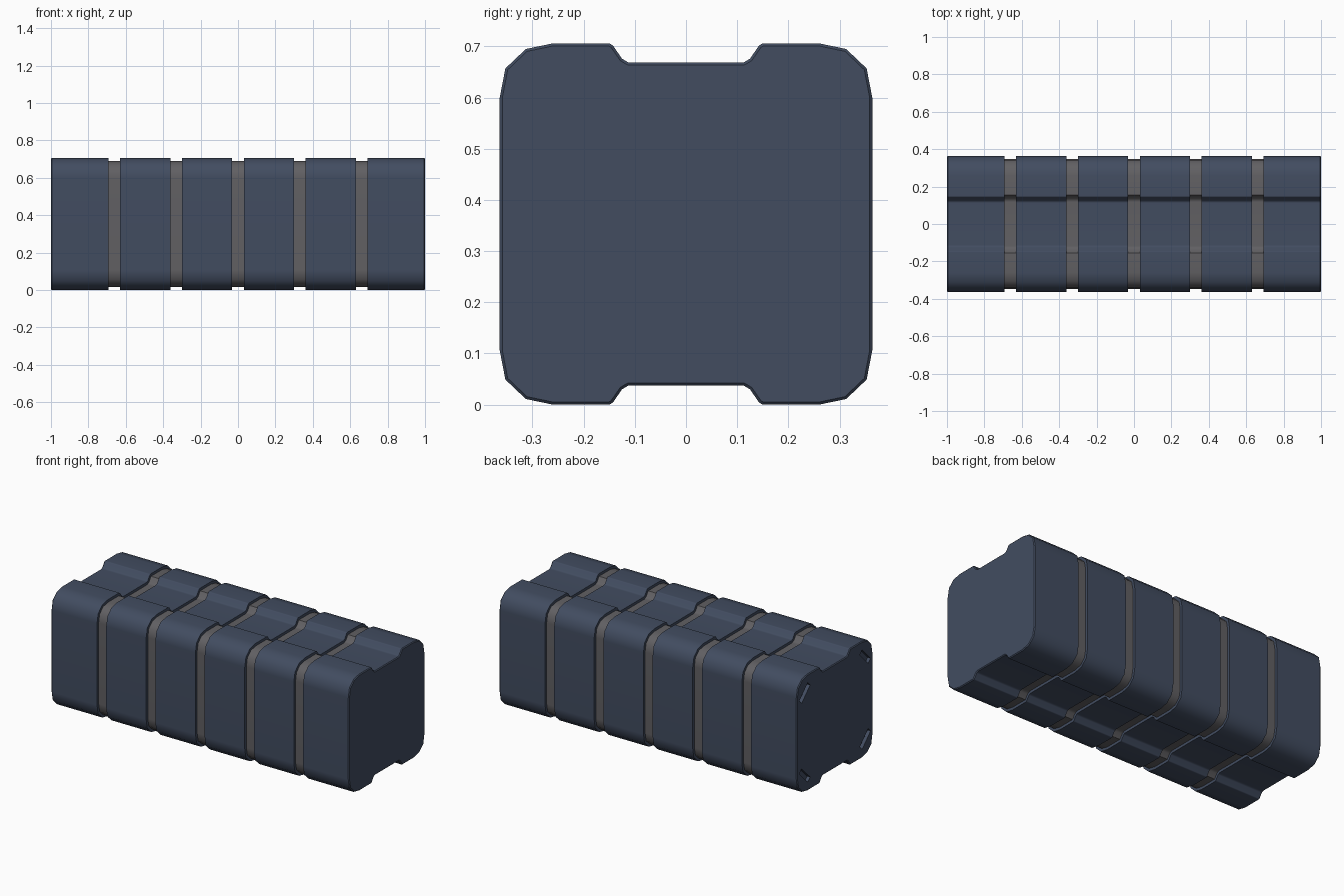
import bpy, bmesh, math
from mathutils import Vector, Matrix

cube = bpy.data.objects.get("Cube")
if cube:
    bpy.data.objects.remove(cube, do_unlink=True)


def make_material(name, color):
    mat = bpy.data.materials.new(name)
    mat.use_nodes = True
    mat.diffuse_color = (*color, 1)
    mat.node_tree.nodes["Principled BSDF"].inputs["Base Color"].default_value = (*color, 1)
    return mat


navy = make_material("slate blue", (0.054, 0.073, 0.118))
grey = make_material("warm grey", (0.120, 0.117, 0.125))

MID_Z = 0.353
GROOVES = [-0.661, -0.331, 0, 0.331, 0.661]
HALF_GROOVE = 0.031
DEPTH = 0.016
END_BEVEL = 0.005

# Quarter cross-section, from side wall up to the recessed channel (y, z from centre)
quarter = [Vector(p) for p in (
    (0.364, 0.247), (0.353, 0.304), (0.313, 0.342), (0.26, 0.353),
    (0.15, 0.353), (0.143, 0.349), (0.125, 0.323), (0.113, 0.316))]
half = quarter + [Vector((-p.x, p.y)) for p in reversed(quarter)]
profile = half + [-p for p in half]


def inset(points, dist):
    """Shift a closed counter-clockwise outline inward with mitred corners."""
    result = []
    for i, p in enumerate(points):
        d1 = (p - points[i - 1]).normalized()
        d2 = (points[(i + 1) % len(points)] - p).normalized()
        n1, n2 = Vector((-d1.y, d1.x)), Vector((-d2.y, d2.x))
        result.append(p + (n1 + n2) * dist / (1 + n1.dot(n2)))
    return result


def finish(bm, name, materials):
    bmesh.ops.recalc_face_normals(bm, faces=bm.faces[:])
    mesh = bpy.data.meshes.new(name)
    bm.to_mesh(mesh)
    bm.free()
    for mat in materials:
        mesh.materials.append(mat)
    obj = bpy.data.objects.new(name, mesh)
    bpy.context.collection.objects.link(obj)
    return obj


# Stations along the length: chamfered ends and five stepped grooves
stations = [(-1, END_BEVEL), (-1 + END_BEVEL, 0)]
for g in GROOVES:
    a, b = g - HALF_GROOVE, g + HALF_GROOVE
    stations += [(a, 0), (a, DEPTH), (b, DEPTH), (b, 0)]
stations += [(1 - END_BEVEL, 0), (1, END_BEVEL)]

# Body lofted through the stations, with grey groove floors
bm = bmesh.new()
rings = [[bm.verts.new((x, p.x, p.y + MID_Z)) for p in inset(profile, d)]
         for x, d in stations]
for k in range(len(rings) - 1):
    r, s = rings[k], rings[k + 1]
    floor = stations[k][1] == DEPTH and stations[k + 1][1] == DEPTH
    for i in range(len(r)):
        j = (i + 1) % len(r)
        bm.faces.new((r[i], r[j], s[j], s[i])).material_index = int(floor)
bm.faces.new(rings[0])
bm.faces.new(rings[-1])
body = finish(bm, "container_body", [navy, grey])

# Four diagonal corner slots cut into one end
bm = bmesh.new()
for sy in (-1, 1):
    for sz in (-1, 1):
        place = (Matrix.Translation((-1, sy * 0.29, MID_Z + sz * 0.25))
                 @ Matrix.Rotation(-sy * sz * math.pi / 4, 4, 'X')
                 @ Matrix.Diagonal((0.04, 0.115, 0.032, 1)))
        bmesh.ops.create_cube(bm, size=1, matrix=place)
cutter = finish(bm, "slot_cutter", [navy])
cutter.hide_render = True

bpy.ops.object.select_all(action='DESELECT')
bpy.context.view_layer.objects.active = body
body.select_set(True)
cut = body.modifiers.new("corner_slots", 'BOOLEAN')
cut.operation = 'DIFFERENCE'
cut.solver = 'EXACT'
cut.object = cutter
bpy.ops.object.modifier_apply(modifier=cut.name)
bpy.data.objects.remove(cutter, do_unlink=True)

# Smooth rounded corners, crisp groove and end edges
bpy.ops.object.shade_smooth_by_angle(angle=math.radians(40))
weighted = body.modifiers.new("weighted_normals", 'WEIGHTED_NORMAL')
weighted.keep_sharp = True
